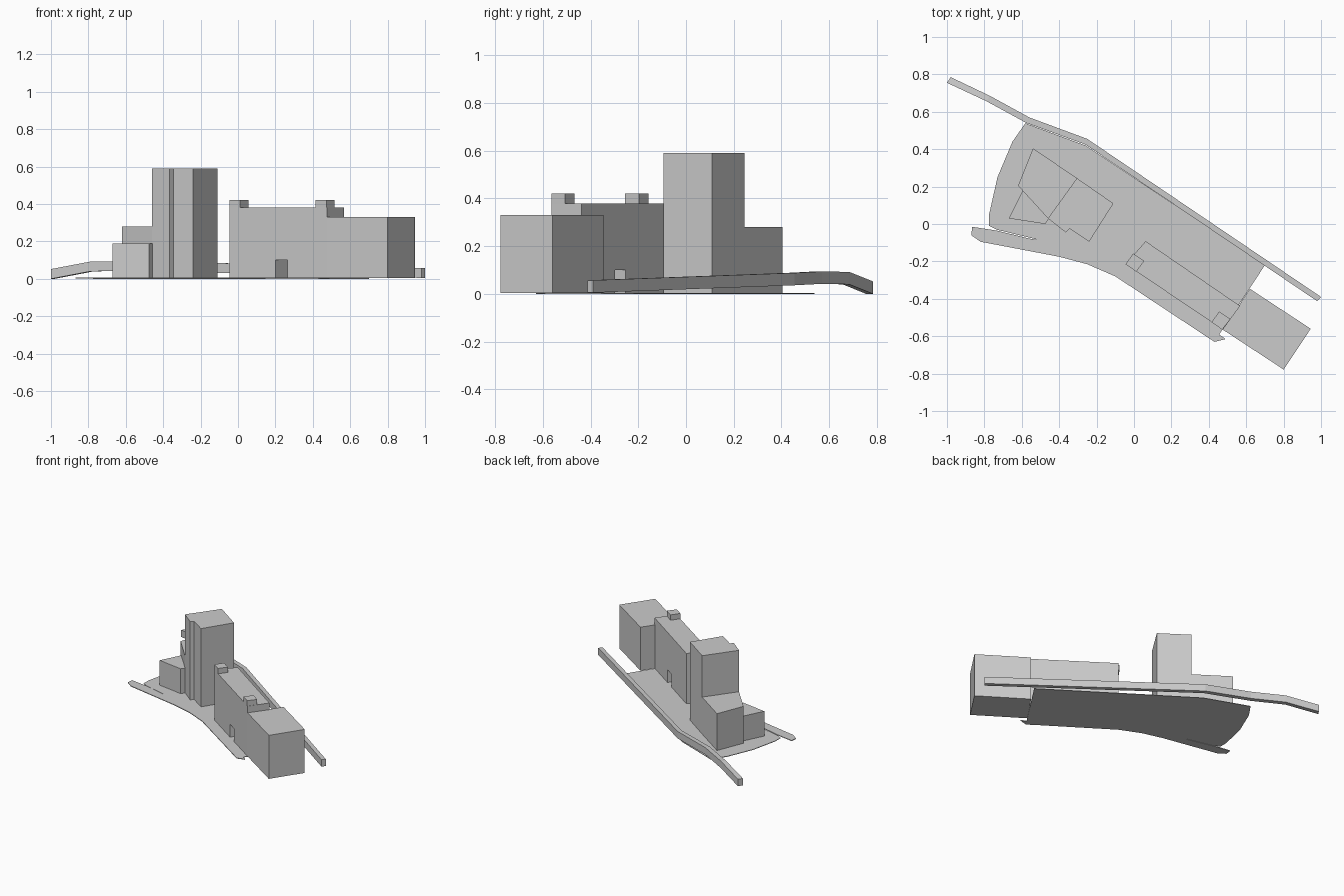
import bpy

if "Cube" in bpy.data.objects:
    bpy.data.objects.remove(bpy.data.objects["Cube"])


def make_mesh(name, verts, faces):
    mesh = bpy.data.meshes.new(name)
    mesh.from_pydata(verts, [], faces)
    mesh.update()
    obj = bpy.data.objects.new(name, mesh)
    bpy.context.collection.objects.link(obj)
    # consistent outward normals
    import bmesh
    bm = bmesh.new()
    bm.from_mesh(mesh)
    bmesh.ops.recalc_face_normals(bm, faces=bm.faces)
    bm.to_mesh(mesh)
    bm.free()
    return obj


def loft(name, ring_a, ring_b):
    """Closed solid between two matching rings of points."""
    n = len(ring_a)
    faces = [tuple(range(n)), tuple(range(2 * n - 1, n - 1, -1))]
    faces += [(i, n + i, n + (i + 1) % n, (i + 1) % n) for i in range(n)]
    return make_mesh(name, ring_a + ring_b, faces)


def block(name, outline, z0, z1):
    """Vertical prism on a plan outline."""
    return loft(name, [(x, y, z0) for x, y in outline],
                [(x, y, z1) for x, y in outline])


# Thin site plate and the road strip along its front
block("site_plate", [(-.58, .54), (-.65, .44), (-.73, .25), (-.775, .05),
                     (-.775, -.01), (-.735, -.03), (-.55, -.075), (-.37, -.12),
                     (-.2, -.2), (-.1, -.265), (.43, -.63), (.70, -.22),
                     (-.26, .42), (-.57, .535)], 0, .004)
block("road", [(-.865, -.015), (-.87, -.06), (-.82, -.095), (-.4, -.175),
               (-.25, -.215), (-.1, -.28), (.43, -.63), (.49, -.615),
               (.0, -.28), (-.1, -.2), (-.2, -.14), (-.37, -.1),
               (-.55, -.08), (-.735, -.035)], .001, .006)

# Tower group: tall notched tower with two lower wings
block("tower", [(-.305, .245), (-.11, .11), (-.24, -.095), (-.345, -.025),
                (-.365, -.045), (-.46, .03)], .004, .59)
block("tower_rear_wing", [(-.54, .405), (-.305, .245), (-.46, .03),
                          (-.62, .205)], .004, .28)
block("tower_side_wing", [(-.595, .18), (-.67, .03), (-.475, 0),
                          (-.455, .03)], .004, .19)

# Long slab building with a passage through it: notched elevation front to back
elevation = [(0, .004), (.47, .004), (.47, .1), (.595, .1), (.595, .004),
             (1, .004), (1, .38), (0, .38)]


def elevation_ring(start, end):
    return [(start[0] + (end[0] - start[0]) * t,
             start[1] + (end[1] - start[1]) * t, z) for t, z in elevation]


loft("slab_building", elevation_ring((-.045, -.215), (.475, -.565)),
     elevation_ring((.062, -.092), (.567, -.438)))

# Rooftop boxes at both ends of the slab
for side, x, y in (("left", -.045, -.215), ("right", .415, -.525)):
    corners = [(0, 0), (.04, .057), (.1, .017), (.057, -.04)]
    block("roof_box_" + side, [(x + a, y + b) for a, b in corners], .38, .42)

# Wider lower block at the right end
block("end_block", [(.62, -.347), (.945, -.56), (.80, -.778),
                    (.475, -.565)], .004, .33)

# Raised ramp along the back: outer and inner edges with underside height
ramp = [(-.98, .785, -1, .755, 0), (-.77, .685, -.79, .657, .04),
        (-.56, .57, -.575, .54, .042), (-.25, .455, -.26, .425, .036),
        (1, -.39, .98, -.413, .005)]
verts, faces = [], []
for ox, oy, ix, iy, z in ramp:
    verts += [(ox, oy, z), (ox, oy, z + .052), (ix, iy, z + .052), (ix, iy, z)]
for s in range(len(ramp) - 1):
    for k in range(4):
        a, b = 4 * s + k, 4 * s + (k + 1) % 4
        faces.append((a, b, b + 4, a + 4))
last = 4 * (len(ramp) - 1)
faces += [(0, 1, 2, 3), (last + 3, last + 2, last + 1, last)]
make_mesh("back_ramp", verts, faces)
